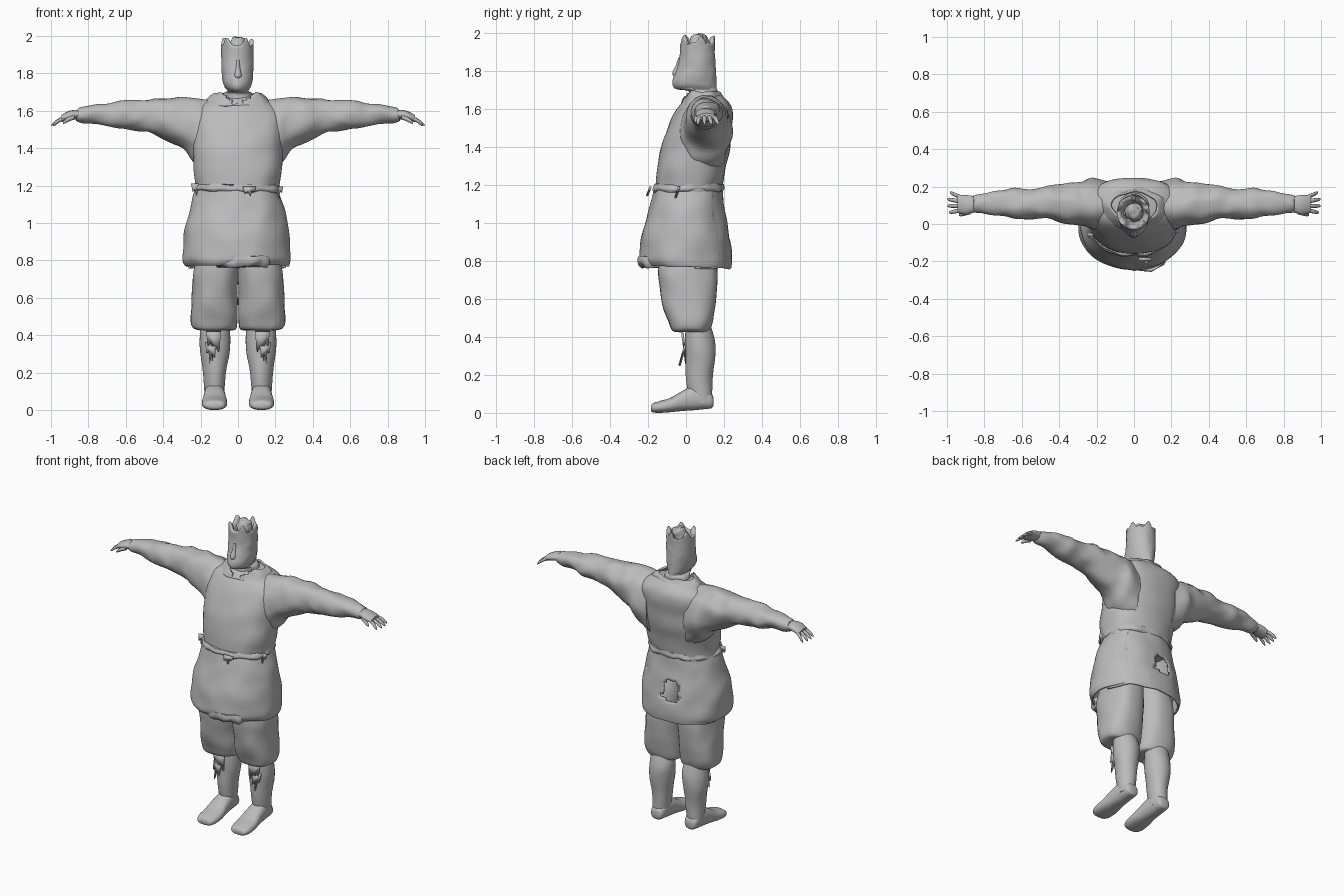
import bpy, bmesh, math, random
from math import sin, cos, pi
from mathutils import Vector, noise

random.seed(4)
if "Cube" in bpy.data.objects:
    bpy.data.objects.remove(bpy.data.objects["Cube"])

clay = bpy.data.materials.new("clay grey")
clay.use_nodes = True
GREY = (0.5, 0.5, 0.5, 1)
clay.diffuse_color = GREY
clay.node_tree.nodes["Principled BSDF"].inputs["Base Color"].default_value = GREY


def finish(name, bm, mirror=False, thick=0):
    bmesh.ops.recalc_face_normals(bm, faces=bm.faces)
    mesh = bpy.data.meshes.new(name)
    bm.to_mesh(mesh)
    bm.free()
    ob = bpy.data.objects.new(name, mesh)
    bpy.context.collection.objects.link(ob)
    mesh.materials.append(clay)
    if thick:
        mod = ob.modifiers.new("thickness", "SOLIDIFY")
        mod.thickness = thick
    if mirror:
        ob.modifiers.new("mirror", "MIRROR").use_mirror_merge = False
    bpy.ops.object.select_all(action="DESELECT")
    ob.select_set(True)
    bpy.context.view_layer.objects.active = ob
    bpy.ops.object.shade_smooth_by_angle(angle=math.radians(50))
    return ob


def resample(rows, steps):
    """Smooth the cross-section table with a Catmull-Rom spline."""
    out = []
    last = len(rows) - 1
    for i in range(last):
        p, a, b, q = (rows[max(0, min(last, i + k))] for k in (-1, 0, 1, 2))
        for s in range(steps):
            t = s / steps
            out.append([((2 * y) + (z - x) * t + (2 * x - 5 * y + 4 * z - w) * t * t
                         + (3 * y - x - 3 * z + w) * t ** 3) / 2
                        for x, y, z, w in zip(p, a, b, q)])
    return out + [list(rows[-1])]


def loft(name, axis, rows, segs=32, steps=4, power=1.0, shape=None, keep=None,
         caps=True, mirror=False, thick=0):
    """Rows are (position on axis, min and max of each of the other two axes)."""
    bm = bmesh.new()
    rings = []
    for t, a0, a1, b0, b1 in resample(rows, steps):
        ring = []
        for k in range(segs):
            ang = 2 * pi * k / segs
            c, s = cos(ang), sin(ang)
            a = (a0 + a1) / 2 + (a1 - a0) / 2 * math.copysign(abs(c) ** power, c)
            b = (b0 + b1) / 2 + (b1 - b0) / 2 * math.copysign(abs(s) ** power, s)
            co = Vector({"x": (t, a, b), "y": (a, t, b), "z": (a, b, t)}[axis])
            ring.append(bm.verts.new(shape(co) if shape else co))
        rings.append(ring)
    for r0, r1 in zip(rings, rings[1:]):
        for k in range(segs):
            n = (k + 1) % segs
            bm.faces.new((r0[k], r0[n], r1[n], r1[k]))
    if caps:
        bm.faces.new(rings[0])
        bm.faces.new(rings[-1])
    if keep:
        gone = [f for f in bm.faces if not keep(f.calc_center_median())]
        bmesh.ops.delete(bm, geom=gone, context="FACES")
    return finish(name, bm, mirror, thick)


def folds(amount, scale=9):
    return lambda co: co + noise.noise_vector(co * scale) * amount


def rag(name, top, width, drop, tilt=0.0, mirror=False):
    """Small torn scrap of cloth hanging in front of a point."""
    bm = bmesh.new()
    x, y, z = top
    edge = [(-.5, 0), (.5, 0), (.4, -.5), (.2, -.4), (.1, -1), (-.1, -.5), (-.35, -.7)]
    bm.faces.new([bm.verts.new((x + u * width, y + v * tilt, z + v * drop)) for u, v in edge])
    return finish(name, bm, mirror, 0.012)


# Tunic body
loft("tunic_body", "z", [
    (1.16, -.225, .215, -.155, .185), (1.20, -.225, .22, -.16, .19),
    (1.28, -.235, .235, -.155, .205), (1.37, -.24, .24, -.14, .225),
    (1.47, -.25, .25, -.11, .238), (1.56, -.25, .25, -.07, .245),
    (1.62, -.22, .22, -.03, .235), (1.66, -.15, .15, .01, .20), (1.675, -.09, .09, .03, .17)],
    segs=48, power=.85, shape=folds(.008))

# Standing collar, open at the throat
loft("collar", "z", [
    (1.63, -.19, .19, -.03, .21), (1.665, -.16, .16, -.01, .195), (1.695, -.125, .125, .01, .18)],
    segs=40, caps=False, thick=.012, shape=folds(.012, 14),
    keep=lambda c: not (c.y < .03 and abs(c.x) < (c.z - 1.62) * 1.2))

# Sleeves, running from deep armholes to the wrists
loft("sleeve", "x", [
    (.14, -.03, .23, 1.26, 1.65), (.22, -.03, .24, 1.31, 1.665), (.28, -.01, .23, 1.38, 1.665),
    (.36, .0, .215, 1.43, 1.668), (.46, .02, .20, 1.475, 1.665), (.56, .025, .185, 1.495, 1.655),
    (.66, .035, .185, 1.51, 1.645), (.76, .05, .175, 1.53, 1.635), (.84, .055, .155, 1.543, 1.62),
    (.86, .065, .15, 1.55, 1.61)],
    shape=folds(.014, 11), mirror=True)

# Hands: palm, four curled fingers and a thumb
loft("palm", "x", [
    (.82, .065, .145, 1.555, 1.605), (.86, .06, .15, 1.555, 1.605),
    (.90, .05, .155, 1.548, 1.60), (.945, .06, .155, 1.54, 1.578)],
    segs=16, mirror=True)


def finger(name, x, y, z, length, spread, drop, r=.011):
    rows = []
    for t, w in ((0, 1), (.4, 1), (.8, .85), (1, .4)):
        cx, cy, cz = x + length * t, y + spread * t, z - drop * t ** 1.5
        rows.append((cx, cy - r * w, cy + r * w, cz - r * w, cz + r * w))
    loft(name, "x", rows, segs=10, steps=3, mirror=True)


for i, reach in enumerate((.058, .068, .068, .055)):
    finger(f"finger_{i + 1}", .93, .073 + .024 * i, 1.56, reach, .012 * (i - 1), .038)
finger("thumb", .875, .065, 1.565, .06, -.016, .03, .013)

# Waist sash with torn ends
loft("waist_sash", "z", [
    (1.165, -.225, .22, -.165, .19), (1.18, -.238, .23, -.175, .20), (1.205, -.226, .222, -.165, .195)],
    segs=48, power=.9, shape=folds(.012, 16))
for name, spot, w, d in (("sash_scrap_front", (.06, -.18, 1.19), .07, .05),
                         ("sash_scrap_right", (-.225, -.06, 1.21), .05, .06),
                         ("sash_scrap_left", (.215, -.03, 1.19), .05, .06)):
    rag(name, spot, w, d, .02)

# Flared skirt: a front wrap over a separate back panel
flare = [(.77, -.28, .27, -.225, .235), (.80, -.293, .278, -.245, .24), (.86, -.293, .278, -.243, .235),
         (.95, -.285, .272, -.23, .222), (1.05, -.262, .255, -.205, .205),
         (1.13, -.24, .232, -.18, .192), (1.19, -.225, .215, -.16, .185)]


def wrap_keep(c):
    ragged = .018 * sin(c.z * 55)
    return c.y < .14 + ragged or abs(c.x) > .17 + ragged


def back_keep(c):
    hole = ((c.x + .04) / .06) ** 2 + ((c.z - .96) / .085) ** 2
    return c.y > .04 and hole > 1 + .35 * sin(c.z * 90)


loft("skirt_wrap", "z", flare, segs=96, power=.92, steps=5, caps=False, thick=.012,
     shape=folds(.01, 8), keep=wrap_keep)
inner = [(z - .01 * (z < .8), a * .95, b * .95, c * .94, d * 1.02) for z, a, b, c, d in flare]
loft("skirt_back_panel", "z", inner, segs=96, power=.9, steps=5, caps=False, thick=.01,
     shape=folds(.01, 8), keep=back_keep)
loft("skirt_hem", "z", [
    (.765, -.11, .17, -.236, -.10), (.79, -.12, .18, -.252, -.10), (.82, -.10, .17, -.25, -.10)],
    shape=folds(.014, 18))

# Baggy breeches gathered below the knee
loft("breeches_leg", "z", [
    (.425, .04, .21, -.03, .10), (.435, .01, .245, -.07, .12), (.48, .003, .255, -.095, .14),
    (.55, .003, .248, -.12, .152), (.65, .002, .243, -.14, .163), (.76, -.005, .235, -.15, .165),
    (.90, -.01, .20, -.13, .14), (1.0, -.01, .16, -.09, .11)],
    power=.82, shape=folds(.008), mirror=True)

# Lower legs, torn knee scraps and feet
loft("lower_leg", "z", [
    (.05, .075, .175, .03, .135), (.12, .07, .18, .01, .14), (.20, .062, .185, .0, .142),
    (.30, .048, .20, -.003, .152), (.38, .042, .205, -.005, .152), (.46, .05, .20, .0, .13)],
    shape=folds(.005), mirror=True)
rag("knee_scrap", (.13, -.025, .42), .08, .16, -.02, mirror=True)
rag("knee_scrap_lower", (.145, -.01, .36), .06, .11, .03, mirror=True)
loft("foot", "y", [
    (-.185, .09, .165, .012, .035), (-.175, .072, .18, .003, .05), (-.14, .06, .192, .0, .062),
    (-.08, .058, .192, .004, .08), (-.02, .065, .185, .01, .115), (.04, .07, .18, .014, .14),
    (.10, .075, .175, .02, .13), (.135, .085, .165, .025, .10), (.145, .10, .15, .04, .08)],
    power=.85, mirror=True)


# Head with a jutting jaw and a hollow, jagged crown
def jagged(co):
    if co.z < 1.9:
        return co + noise.noise_vector(co * 20) * .003
    ang = math.atan2(co.y - .065, co.x)
    peak = max(0, sin(ang * 5 + .6)) * .04 + noise.noise(co * 40) * .012
    return co + Vector((0, 0, peak * min(1, (co.z - 1.9) / .03)))


loft("head", "z", [
    (1.60, -.10, .10, .01, .19), (1.66, -.085, .085, .015, .17), (1.695, -.075, .075, .01, .162),
    (1.705, -.055, .055, -.05, .16), (1.725, -.07, .068, -.07, .16), (1.76, -.082, .078, -.067, .158),
    (1.81, -.088, .082, -.048, .158), (1.86, -.09, .083, -.036, .155), (1.91, -.09, .083, -.032, .152),
    (1.945, -.09, .083, -.03, .15), (1.94, -.07, .066, -.01, .13), (1.89, -.055, .05, .01, .11)],
    segs=48, shape=jagged)
loft("nose", "z", [
    (1.775, -.014, .014, -.066, -.03), (1.79, -.02, .02, -.072, -.02),
    (1.83, -.012, .012, -.054, -.02), (1.87, -.008, .008, -.04, -.02)], segs=12)
loft("crown_tuft", "z", [
    (1.88, -.05, .05, .01, .11), (1.95, -.045, .045, .02, .11),
    (1.98, -.04, .045, .03, .105), (1.988, -.025, .03, .045, .09)],
    segs=20, shape=folds(.012, 30))
